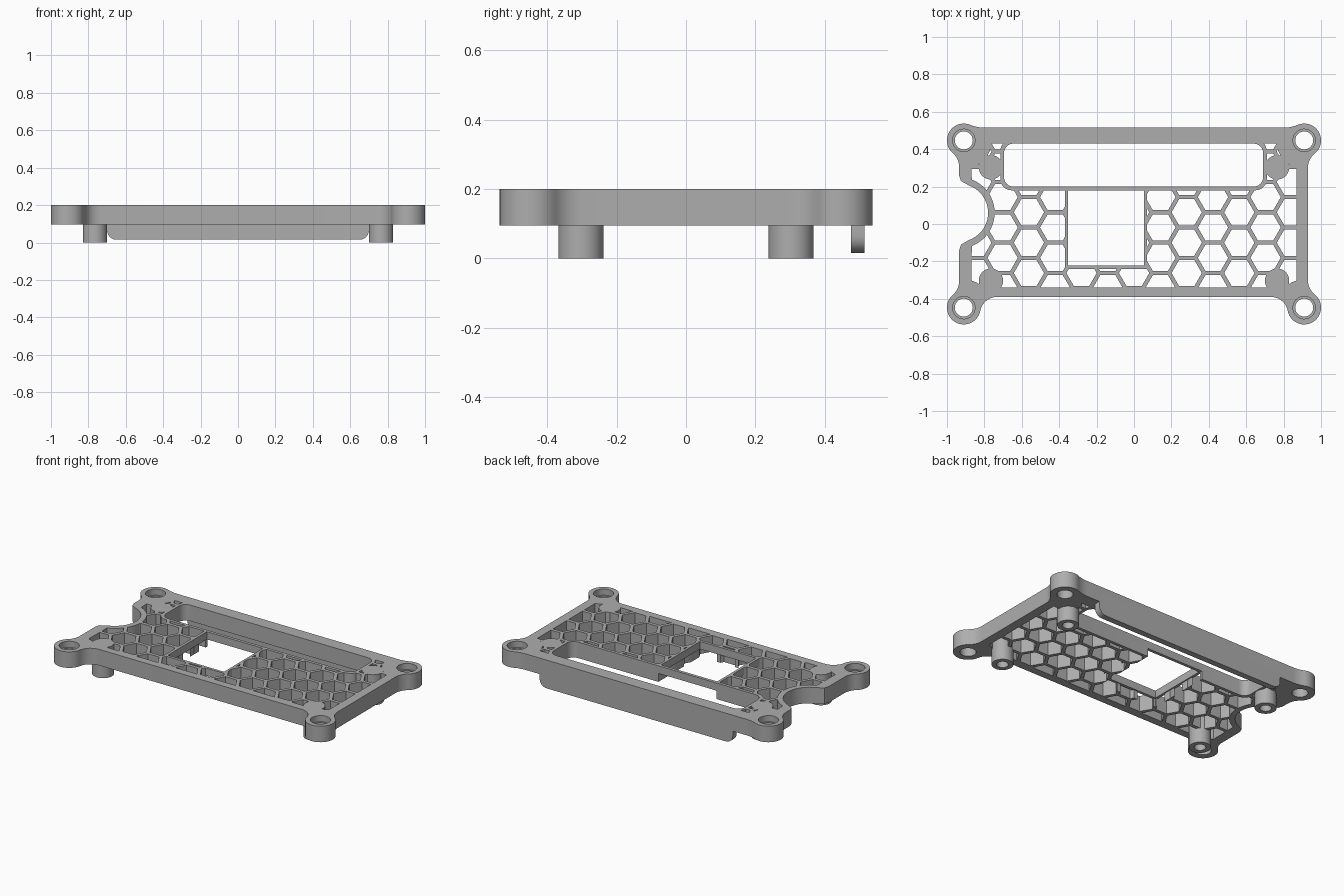
import bpy, bmesh
from math import sin, cos, pi, sqrt, atan2, radians

if "Cube" in bpy.data.objects:
    bpy.data.objects.remove(bpy.data.objects["Cube"])

grey = bpy.data.materials.new("plastic_grey")
grey.use_nodes = True
grey.diffuse_color = (0.42, 0.42, 0.42, 1)
grey.node_tree.nodes["Principled BSDF"].inputs["Base Color"].default_value = grey.diffuse_color

BASE, TOP = 0.095, 0.2
LUG_X, LUG_Y, LUG_R = 0.91, 0.447, 0.09
POST_X, POST_Y, POST_R = 0.765, 0.303, 0.065
NOTCH_X, NOTCH_Y, NOTCH_R = -0.935, 0.06, 0.155
SIGNS = [(sx, sy) for sx in (1, -1) for sy in (1, -1)]


def prism(name, outlines, z0, z1):
    """Extrude closed outlines from z0 to z1."""
    bm = bmesh.new()
    for pts in outlines:
        face = bm.faces.new([bm.verts.new((x, y, z0)) for x, y in pts])
        new = bmesh.ops.extrude_face_region(bm, geom=[face])["geom"]
        bmesh.ops.translate(bm, vec=(0, 0, z1 - z0),
                            verts=[v for v in new if isinstance(v, bmesh.types.BMVert)])
    bmesh.ops.recalc_face_normals(bm, faces=bm.faces)
    mesh = bpy.data.meshes.new(name)
    bm.to_mesh(mesh)
    bm.free()
    mesh.materials.append(grey)
    obj = bpy.data.objects.new(name, mesh)
    bpy.context.collection.objects.link(obj)
    return obj


def cut(obj, *cutters):
    """Subtract each cutter and discard it."""
    for cutter in cutters:
        cutter.hide_render = True
        mod = obj.modifiers.new("cut", "BOOLEAN")
        mod.operation, mod.solver, mod.object = "DIFFERENCE", "EXACT", cutter
        bpy.context.view_layer.objects.active = obj
        bpy.ops.object.modifier_apply(modifier=mod.name)
        bpy.data.objects.remove(cutter)


def arc(cx, cy, r, a0, a1, n=12):
    return [(cx + r * cos(a0 + (a1 - a0) * i / n), cy + r * sin(a0 + (a1 - a0) * i / n))
            for i in range(n + 1)]


def circle(cx, cy, r, n=40):
    return arc(cx, cy, r, 0, 2 * pi, n)[:-1]


def rect(x0, x1, y0, y1, r=0):
    if not r:
        return [(x0, y0), (x1, y0), (x1, y1), (x0, y1)]
    centres = [(x1 - r, y1 - r), (x0 + r, y1 - r), (x0 + r, y0 + r), (x1 - r, y0 + r)]
    return [p for i, (x, y) in enumerate(centres)
            for p in arc(x, y, r, i * pi / 2, (i + 1) * pi / 2, 6)]


def place(pts, sx, sy):
    """Move a corner outline to its lug, keeping a clockwise order."""
    pts = [(sx * (LUG_X + x), sy * (LUG_Y + y)) for x, y in pts]
    return pts if sx * sy > 0 else pts[::-1]


def outer_corner(sx, sy, edge_x, edge_y, f_y, f_x=0.1):
    """Lug arc blended into the two plate edges by concave fillets."""
    hx, hy = edge_x - LUG_X, edge_y - LUG_Y
    x1, y1 = -sqrt((LUG_R + f_y) ** 2 - (hy + f_y) ** 2), hy + f_y
    x2, y2 = hx + f_x, -sqrt((LUG_R + f_x) ** 2 - (hx + f_x) ** 2)
    a1, a2 = atan2(y1, x1), atan2(y2, x2)
    if a1 < 0:
        a1 += 2 * pi
    pts = arc(x1, y1, f_y, -pi / 2, a1 - pi, 8)
    pts += arc(0, 0, LUG_R, a1, a2, 28)[1:-1]
    pts += arc(x2, y2, f_x, a2 + pi, pi, 8)
    return place(pts, sx, sy)


def inner_corner(sx, sy, edge_y, edge_x=0.87, r=0.15):
    """Opening corner cut back around the lug."""
    hx, hy = edge_x - LUG_X, edge_y - LUG_Y
    a1 = atan2(hy, -sqrt(r * r - hy * hy)) % (2 * pi)
    a2 = atan2(-sqrt(r * r - hx * hx), hx) % (2 * pi)
    return place(arc(0, 0, r, a1, a2), sx, sy)


# Rim: lugged outline with a notch on one short side
notch = arc(NOTCH_X, NOTCH_Y, NOTCH_R, radians(-70), radians(70), 20)
outline = (outer_corner(1, 1, 0.93, 0.515, 0.2) + outer_corner(1, -1, 0.93, 0.39, 0.09)
           + outer_corner(-1, -1, 0.935, 0.39, 0.09)
           + [(-0.935, -0.14), (-0.925, -0.11)] + notch + [(-0.925, 0.23), (-0.935, 0.26)]
           + outer_corner(-1, 1, 0.935, 0.515, 0.2))
wall = radians(69)
opening = (inner_corner(1, 1, 0.43) + inner_corner(1, -1, 0.34) + inner_corner(-1, -1, 0.34)
           + arc(NOTCH_X, NOTCH_Y, NOTCH_R + 0.035, -wall, wall, 20)
           + inner_corner(-1, 1, 0.43))
lugs = [(sx * LUG_X, sy * LUG_Y) for sx, sy in SIGNS]
rim = prism("outer_rim", [outline], BASE, TOP)
cut(rim, prism("opening_cutter", [opening], 0, 1),
    prism("screw_cutter", [circle(x, y, 0.048) for x, y in lugs], 0, 1),
    prism("counterbore_cutter", [circle(x, y, 0.06) for x, y in lugs], 0.16, 1))

# Honeycomb grille filling the opening
PITCH, ROW, HEX_R = 0.1406, 0.1624, 0.081
cells = []
for k in range(-6, 9):
    for j in range(-1, 5):
        cx, cy = -0.14 + k * PITCH, -0.181 + ROW * (j - 0.5 * (k % 2))
        cells.append(circle(cx, cy, HEX_R, 6))
slot_outer = rect(-0.715, 0.71, 0.18, 0.45, 0.06)
window_outer = rect(-0.37, 0.07, -0.24, 0.2)
grille = prism("honeycomb_grille", [opening], BASE, TOP)
cut(grille, prism("cell_cutter", cells, 0, 1),
    prism("slot_cutter", [rect(-0.705, 0.70, 0.19, 0.6)], 0, 1),
    prism("window_cutter", [rect(-0.36, 0.06, -0.23, 0.3)], 0, 1))

# Long slot border, thinned where it passes the window
slot = prism("slot_border", [slot_outer], BASE, TOP)
cut(slot, prism("slot_hole", [rect(-0.695, 0.69, 0.2, 0.43, 0.05)], 0, 1),
    prism("pocket_cutter", [rect(-0.36, 0.06, 0, 0.3)], 0, 0.15))

# Thin window frame
frame = prism("window_frame", [window_outer], 0.15, TOP)
cut(frame, prism("window_hole", [rect(-0.352, 0.054, -0.222, 0.18)], 0, 1))

# Standoff posts with blind holes from below
parts = [rim, grille, slot, frame]
for sx, sy in SIGNS:
    name = ("back" if sy > 0 else "front") + ("_left" if sx > 0 else "_right") + "_post"
    post = prism(name, [circle(sx * POST_X, sy * POST_Y, POST_R)], 0, TOP)
    cut(post, prism("post_hole", [circle(sx * POST_X, sy * POST_Y, 0.035)], -1, 0.13))
    parts.append(post)

# Hanging rear lip with rounded lower corners, drawn flat then stood upright
lip = prism("rear_lip", [rect(-0.7, 0.7, 0.015, 0.16, 0.05)], -0.515, -0.475)
for v in lip.data.vertices:
    v.co = (v.co.x, -v.co.z, v.co.y)
lip.data.flip_normals()
bm = bmesh.new()
bm.from_mesh(lip.data)
bmesh.ops.recalc_face_normals(bm, faces=bm.faces)
bm.to_mesh(lip.data)
bm.free()
parts.append(lip)

bpy.ops.object.select_all(action="DESELECT")
for obj in parts:
    obj.select_set(True)
bpy.context.view_layer.objects.active = rim
bpy.ops.object.shade_smooth_by_angle(angle=radians(30))
